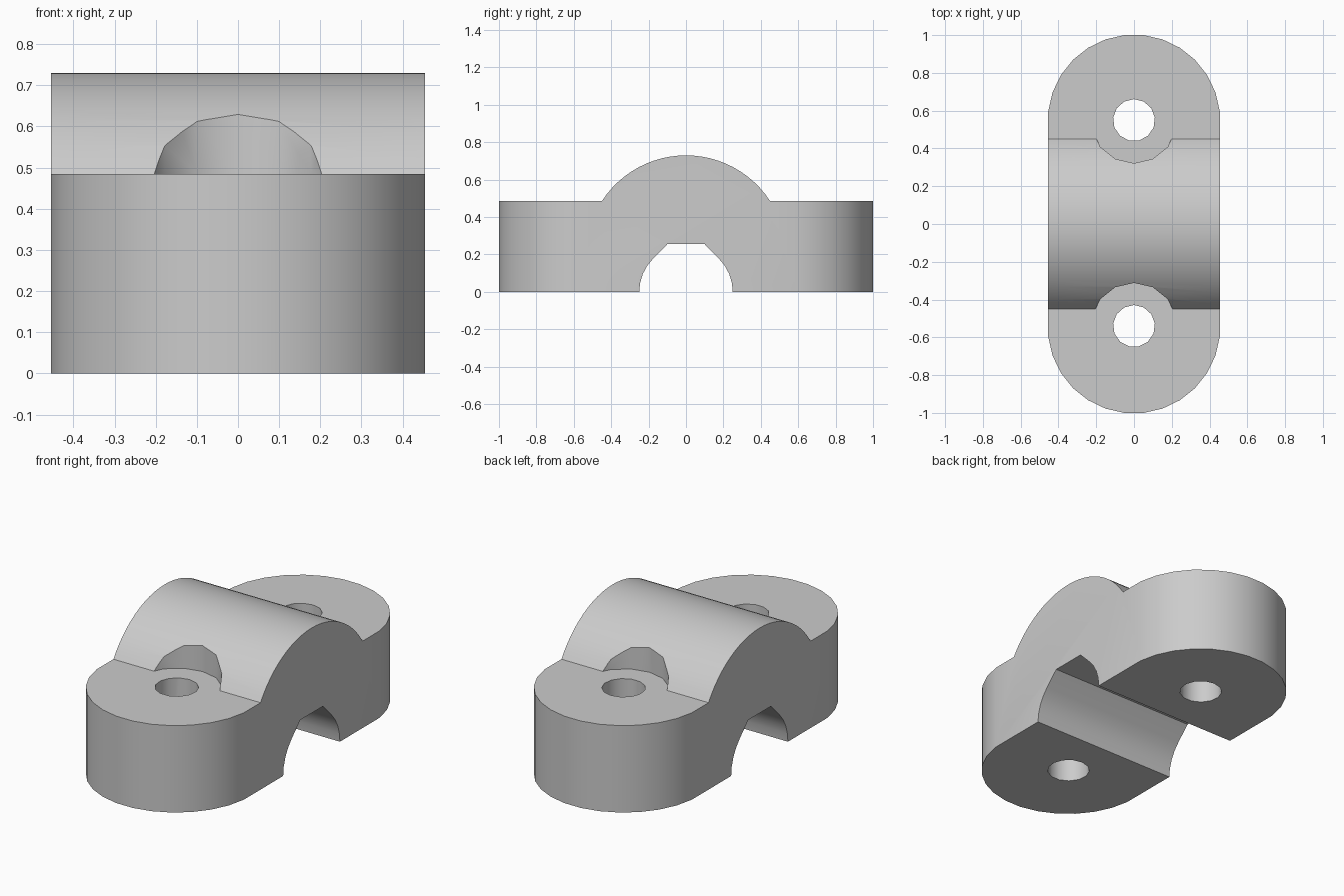
import bpy, bmesh
from math import sin, cos, pi, radians, atan2, hypot
from mathutils import Vector

cube = bpy.data.objects.get("Cube")
if cube:
    bpy.data.objects.remove(cube)

PLATE_Z, TOP_Z, HALF_W = 0.485, 0.73, 0.454
HOLES_Y = (0.55, -0.54)

grey = bpy.data.materials.new("plain grey")
grey.use_nodes = True
grey.diffuse_color = (0.6, 0.6, 0.6, 1)
grey.node_tree.nodes["Principled BSDF"].inputs["Base Color"].default_value = (0.6, 0.6, 0.6, 1)


def prism(name, points, sweep):
    """Extrude a closed outline along a vector."""
    bm = bmesh.new()
    face = bm.faces.new([bm.verts.new(p) for p in points])
    new = bmesh.ops.extrude_face_region(bm, geom=[face])["geom"]
    bmesh.ops.translate(bm, vec=Vector(sweep),
                        verts=[v for v in new if isinstance(v, bmesh.types.BMVert)])
    bmesh.ops.recalc_face_normals(bm, faces=bm.faces)
    mesh = bpy.data.meshes.new(name)
    bm.to_mesh(mesh)
    bm.free()
    mesh.materials.append(grey)
    obj = bpy.data.objects.new(name, mesh)
    bpy.context.collection.objects.link(obj)
    return obj


def arc(cy, cz, r, start, end, steps):
    angles = [start + (end - start) * i / steps for i in range(steps + 1)]
    return [(cy + r * cos(a), cz + r * sin(a)) for a in angles]


def drill(name, y, r, sides, z, height):
    ring = [(r * sin(2 * pi * i / sides), y + r * cos(2 * pi * i / sides), z)
            for i in range(sides)]
    return prism(name, ring, (0, 0, height))


# Clamp side profile: plates, arched hump and flat-topped channel
chord, rise = 0.45, TOP_Z - PLATE_Z
hump_r = (chord ** 2 + rise ** 2) / (2 * rise)
hump_z = TOP_Z - hump_r
a0 = atan2(PLATE_Z - hump_z, chord)
side = [(1.1, 0), (1.1, PLATE_Z)]
side += arc(0, hump_z, hump_r, a0, pi - a0, 24)
side += [(-1.1, PLATE_Z), (-1.1, 0)]
left = arc(0, 0, 0.25, pi, pi * 0.75, 4) + [(-0.1, 0.255)]
side += left + [(-y, z) for y, z in reversed(left)]
clamp = prism("clamp_body", [(-0.6, y, z) for y, z in side], (1.2, 0, 0))

# Rounded plan outline
sides = 28
r = HALF_W / cos(pi / sides)
cy = 1 - HALF_W
half = arc(0, cy, r, pi / sides, pi - pi / sides, sides // 2 - 1)
plan = half + [(-x, -y) for x, y in half]
outline = prism("plan_cutter", [(x, y, -1) for x, y in plan], (0, 0, 3))

# Bolt holes and the head clearances in the hump
cutters = [(outline, 'INTERSECT')]
for y in HOLES_Y:
    cutters.append((drill("clearance_cutter", y, 0.228, 14, PLATE_Z, 1), 'DIFFERENCE'))
    cutters.append((drill("hole_cutter", y, 0.111, 13, -1, 3), 'DIFFERENCE'))

for cutter, operation in cutters:
    mod = clamp.modifiers.new(cutter.name, 'BOOLEAN')
    mod.object, mod.operation, mod.solver = cutter, operation, 'EXACT'
    cutter.hide_render = True

# Bake the cuts and drop the cutters
graph = bpy.context.evaluated_depsgraph_get()
baked = bpy.data.meshes.new_from_object(clamp.evaluated_get(graph))
clamp.modifiers.clear()
clamp.data = baked
for cutter, _ in cutters:
    bpy.data.objects.remove(cutter)

bpy.ops.object.select_all(action='DESELECT')
clamp.select_set(True)
bpy.context.view_layer.objects.active = clamp
bpy.ops.object.shade_smooth_by_angle(angle=radians(30))
